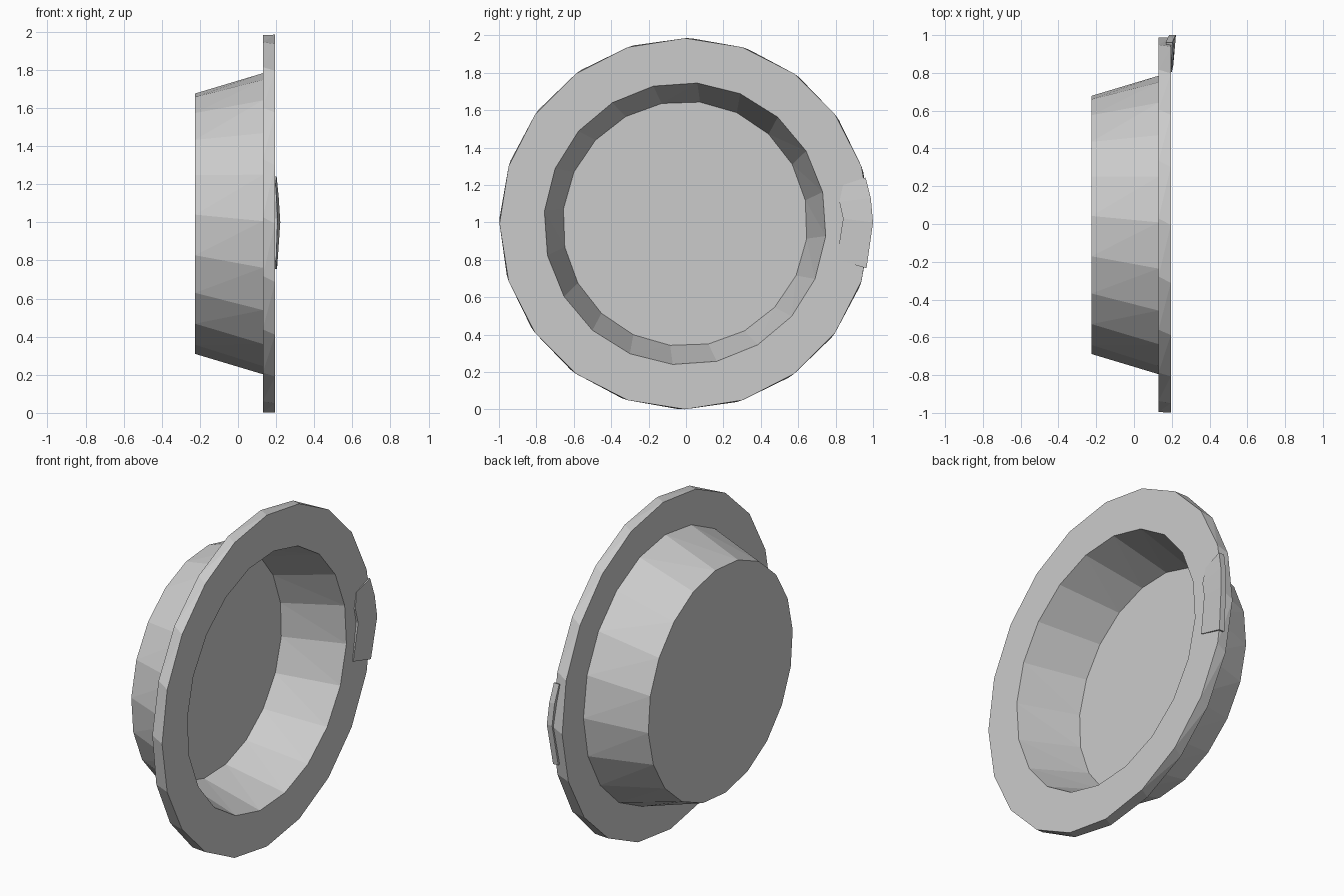
import bpy, bmesh
from math import sin, cos, pi, radians

if "Cube" in bpy.data.objects:
    bpy.data.objects.remove(bpy.data.objects["Cube"])

SIDES = 20
CY, CZ = -0.005, 0.993


def finish(bm, name):
    bmesh.ops.recalc_face_normals(bm, faces=bm.faces)
    mesh = bpy.data.meshes.new(name)
    bm.to_mesh(mesh)
    bm.free()
    obj = bpy.data.objects.new(name, mesh)
    bpy.context.collection.objects.link(obj)
    return obj


def bridge(bm, a, b):
    n = len(a)
    for i in range(n):
        j = (i + 1) % n
        bm.faces.new((a[i], a[j], b[j], b[i]))


# Dish: flat base, flared wall, wide flange and hollow inside (x, radius, twist)
profile = [
    (-0.225, 0.685, 4), (0.13, 0.79, 1), (0.13, 0.992, 2),
    (0.195, 0.992, 0), (0.195, 0.755, 5), (-0.165, 0.655, 7),
]
bm = bmesh.new()
rings = []
for x, r, twist in profile:
    angles = [2 * pi * i / SIDES + radians(twist) for i in range(SIDES)]
    rings.append([bm.verts.new((x, CY + r * sin(a), CZ + r * cos(a))) for a in angles])
for a, b in zip(rings, rings[1:]):
    bridge(bm, a, b)
bm.faces.new(rings[0])
bm.faces.new(rings[-1])
bmesh.ops.triangulate(bm, faces=[f for f in bm.faces if len(f.verts) == 4])
finish(bm, "dish")

# Bent tab on the flange edge: inner (y, z), outer (y, z), inner x, outer x
stations = [
    (0.84, 1.20, 0.96, 1.24, 0.197, 0.203),
    (0.82, 1.11, 0.988, 1.13, 0.203, 0.214),
    (0.84, 1.02, 1.00, 1.00, 0.208, 0.222),
    (0.805, 0.80, 0.965, 0.755, 0.200, 0.205),
]
bm = bmesh.new()
loops = []
for yi, zi, yo, zo, xi, xo in stations:
    points = [(xi, yi, zi), (xo, yo, zo), (xo - 0.035, yo, zo), (0.185, yi, zi)]
    loops.append([bm.verts.new(p) for p in points])
for a, b in zip(loops, loops[1:]):
    bridge(bm, a, b)
bm.faces.new(loops[0])
bm.faces.new(loops[-1])
finish(bm, "rim_tab")
